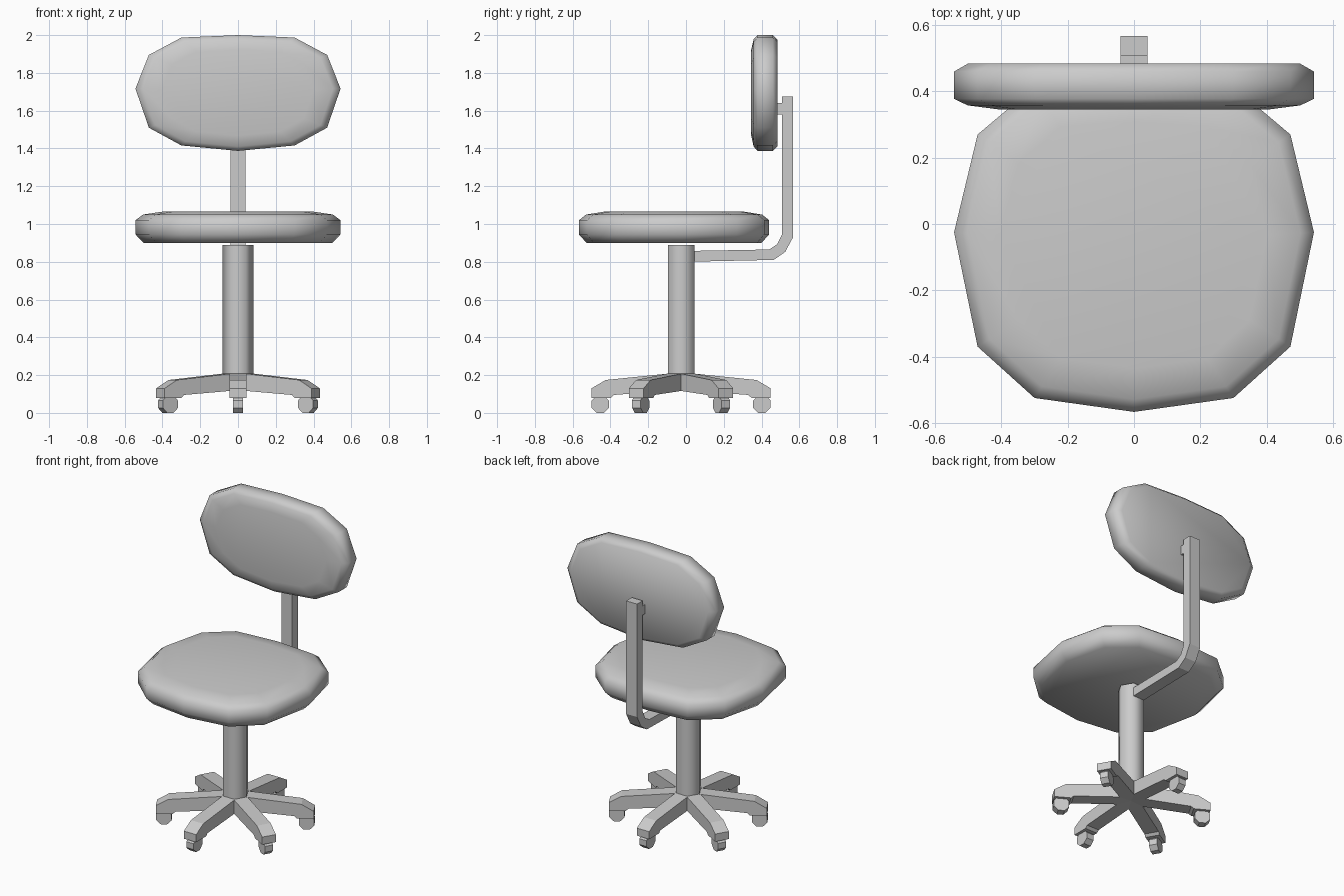
import bpy, bmesh
from math import pi, cos, sin
from mathutils import Matrix, Vector

if "Cube" in bpy.data.objects:
    bpy.data.objects.remove(bpy.data.objects["Cube"])

CY = -0.026  # y of the column axis


def finish(bm, name, smooth=lambda f: False):
    bmesh.ops.recalc_face_normals(bm, faces=bm.faces)
    for f in bm.faces:
        f.smooth = smooth(f)
    me = bpy.data.meshes.new(name)
    bm.to_mesh(me)
    bm.free()
    ob = bpy.data.objects.new(name, me)
    bpy.context.collection.objects.link(ob)
    return ob


def loft(bm, rings):
    """Skin closed rings of points and cap both ends."""
    vs = [[bm.verts.new(p) for p in r] for r in rings]
    n = len(vs[0])
    for a, b in zip(vs, vs[1:]):
        for i in range(n):
            j = (i + 1) % n
            bm.faces.new((a[i], a[j], b[j], b[i]))
    bm.faces.new(vs[0])
    bm.faces.new(vs[-1])


def cushion(name, half, centre, layers, place):
    """Padded slab: mirrored half outline, stacked at (scale, depth) layers."""
    outline = half + [(-x, y) for x, y in half[-2:0:-1]]
    bm = bmesh.new()
    loft(bm, [[place(x * s, centre + (y - centre) * s, d) for x, y in outline]
              for s, d in layers])
    return finish(bm, name, lambda f: True)


def extrude_x(bm, profile, half_width, matrix=Matrix()):
    """Side profile in (y, z) given thickness along x."""
    loft(bm, [[matrix @ Vector((x, y, z)) for y, z in profile]
              for x in (-half_width, half_width)])


# Seat
cushion("seat",
        [(0, -.567), (.30, -.525), (.472, -.37), (.543, -.025), (.472, .27), (.30, .415), (0, .44)],
        -.06, [(.92, .90), (1, .945), (1, 1.02), (.925, 1.05), (.74, 1.065)],
        lambda x, y, d: (x, y, d))

# Backrest
cushion("backrest",
        [(0, 1.387), (.30, 1.416), (.472, 1.51), (.543, 1.717), (.472, 1.895), (.30, 1.987), (0, 2.0)],
        1.70, [(.92, .485), (1, .46), (1, .378), (.925, .358), (.74, .345)],
        lambda x, y, d: (x, d, y))

# Column (six-sided, smooth round the sides)
bm = bmesh.new()
loft(bm, [[(.081 * cos(i * pi / 3), CY + .081 * sin(i * pi / 3), z) for i in range(6)]
          for z in (.16, .89)])
finish(bm, "column", lambda f: len(f.verts) == 4)

# Bent support bar
bm = bmesh.new()
extrude_x(bm, [(0, .80), (.465, .81), (.525, .852), (.567, .93), (.567, 1.675),
               (.508, 1.675), (.508, .945), (.483, .893), (.44, .865), (0, .857)], .04)
finish(bm, "support_bar")

# Bracket between bar and backrest
bm = bmesh.new()
extrude_x(bm, [(.47, 1.58), (.52, 1.58), (.52, 1.64), (.47, 1.64)], .04)
finish(bm, "backrest_bracket")

# Six legs with octagonal casters
leg = [(0, .215), (.40, .174), (.474, .13), (.474, .08), (.372, .08), (.356, .095), (0, .122)]
wheel = [(.428 + .05 * cos(a), .046 + .05 * sin(a))
         for a in (pi / 8 + i * pi / 4 for i in range(8))]
legs, casters = bmesh.new(), bmesh.new()
for i in range(6):
    m = Matrix.Translation((0, CY, 0)) @ Matrix.Rotation(i * pi / 3, 4, 'Z')
    extrude_x(legs, leg, .045, m)
    extrude_x(casters, wheel, .026, m)
finish(legs, "base_legs")
finish(casters, "casters")
